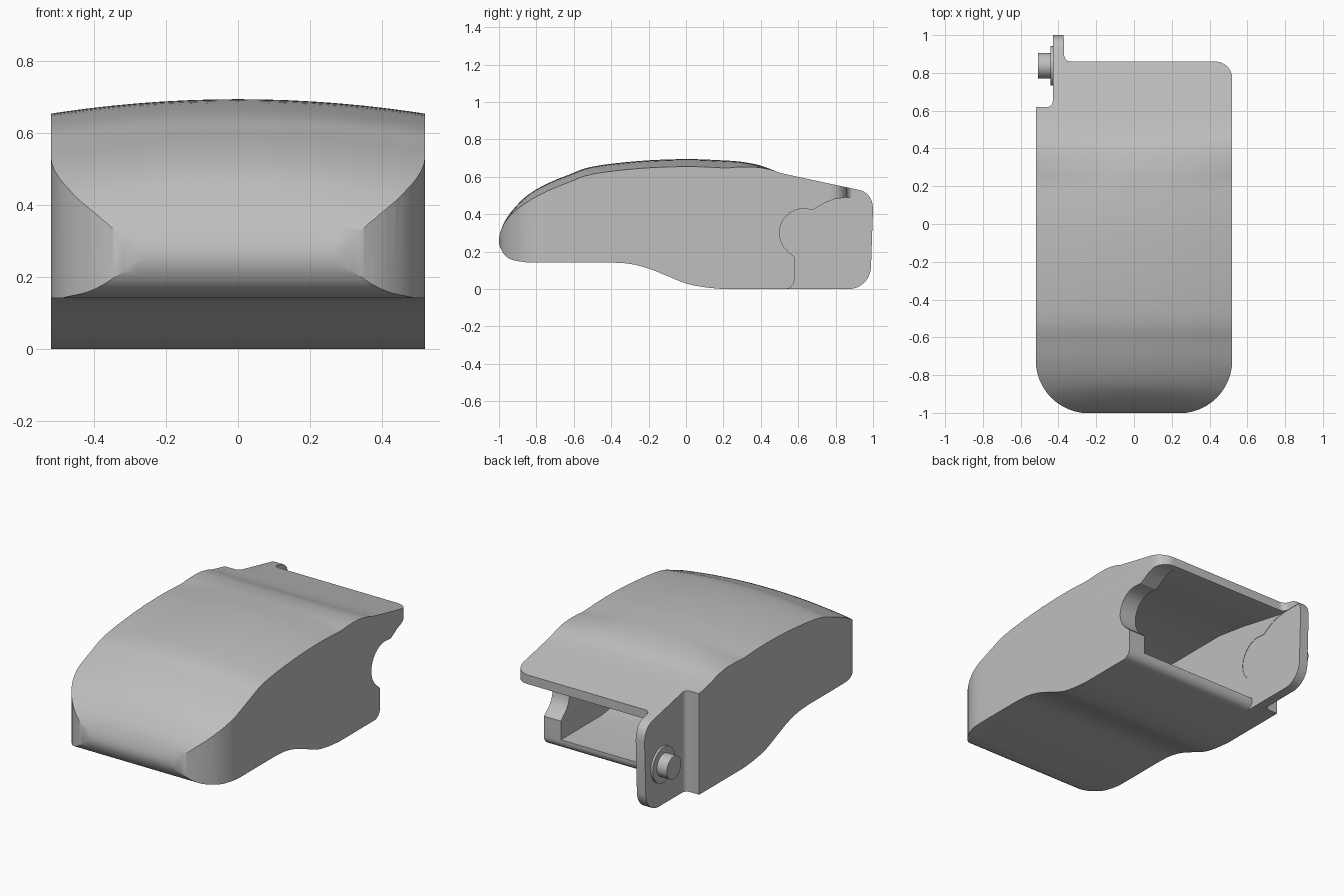
import bpy
import bmesh
import math
from mathutils import Vector

if "Cube" in bpy.data.objects:
    bpy.data.objects.remove(bpy.data.objects["Cube"])

grey = bpy.data.materials.new("plain_grey")
grey.use_nodes = True
colour = (0.52, 0.52, 0.52, 1)
grey.diffuse_color = colour
grey.node_tree.nodes["Principled BSDF"].inputs["Base Color"].default_value = colour


def clamp(value):
    return max(0.0, min(1.0, value))


def rounded(corners, steps=8):
    """Fillet every (a, b, radius) corner of a closed outline."""
    out = []
    for i, (a, b, r) in enumerate(corners):
        p = Vector((a, b))
        if r == 0:
            out.append(p)
            continue
        u = (Vector(corners[i - 1][:2]) - p).normalized()
        v = (Vector(corners[(i + 1) % len(corners)][:2]) - p).normalized()
        half = u.angle(v) / 2
        centre = p + (u + v).normalized() * (r / math.sin(half))
        start = p + u * (r / math.tan(half)) - centre
        end = p + v * (r / math.tan(half)) - centre
        sweep = math.pi - 2 * half
        for k in range(steps + 1):
            t = k / steps
            out.append(centre + (start * math.sin((1 - t) * sweep)
                                 + end * math.sin(t * sweep)) / math.sin(sweep))
    return out


def spline(points, steps=4):
    """Catmull-Rom curve through the points."""
    pts = [Vector(p) for p in points]
    pts = [2 * pts[0] - pts[1]] + pts + [2 * pts[-1] - pts[-2]]
    out = []
    for a, b, c, d in zip(pts, pts[1:], pts[2:], pts[3:]):
        for k in range(steps):
            t = k / steps
            out.append(0.5 * (2 * b + (c - a) * t + (2 * a - 5 * b + 4 * c - d) * t ** 2
                              + (3 * b - a - 3 * c + d) * t ** 3))
    return out + [pts[-2]]


def loft(name, outline, stations, place):
    """Sweep an outline through stations, placing each point with a rule."""
    bm = bmesh.new()
    rings = [[bm.verts.new(place(s, p)) for p in outline] for s in stations]
    for r1, r2 in zip(rings, rings[1:]):
        for i in range(len(outline)):
            bm.faces.new((r1[i - 1], r1[i], r2[i], r2[i - 1]))
    bm.faces.new(rings[0])
    bm.faces.new(rings[-1])
    bmesh.ops.recalc_face_normals(bm, faces=bm.faces)
    mesh = bpy.data.meshes.new(name)
    bm.to_mesh(mesh)
    bm.free()
    mesh.materials.append(grey)
    obj = bpy.data.objects.new(name, mesh)
    bpy.context.collection.objects.link(obj)
    return obj


def select(obj):
    bpy.ops.object.select_all(action="DESELECT")
    obj.select_set(True)
    bpy.context.view_layer.objects.active = obj


def cut(obj, cutter, operation):
    select(obj)
    mod = obj.modifiers.new("cut", "BOOLEAN")
    mod.operation = operation
    mod.solver = "EXACT"
    mod.object = cutter
    bpy.ops.object.modifier_apply(modifier=mod.name)
    bpy.data.objects.remove(cutter)


def side_point(x, p):
    return (x, p.x, p.y)


def crowned_point(x, p):
    """Lower the top surface towards both sides, fading out at its ends."""
    weight = clamp((p.y - 0.3) / 0.2) * clamp((0.47 - p.x) / 0.25)
    return (x, p.x, p.y - 0.04 * weight * (x / 0.52) ** 2)


# Housing: side profile swept across the width with a crowned top
belly = spline([(0.2, 0), (0.1, 0.01), (0, 0.03), (-0.1, 0.07), (-0.2, 0.11),
                (-0.3, 0.135), (-0.4, 0.142)])
nose_and_top = spline([(-0.85, 0.142), (-0.94, 0.16), (-0.985, 0.205), (-1, 0.27),
                       (-0.97, 0.36), (-0.92, 0.43), (-0.85, 0.5), (-0.75, 0.56),
                       (-0.63, 0.61), (-0.5, 0.655), (-0.25, 0.685), (0, 0.695),
                       (0.2, 0.688), (0.3, 0.68), (0.4, 0.66), (0.5, 0.622)])
rear = rounded([(0.6, 0.6, 0), (0.99, 0.516, 0.09), (1, 0.43, 0),
                (0.985, 0, 0.12), (0.6, 0, 0)])
stations = [-0.56 + 0.07 * i for i in range(17)]
housing = loft("housing", belly + nose_and_top + rear, stations, crowned_point)

# Plan outline: round front corners, side step, hinge tab and rear lip
plan = rounded([(-0.52, 0.62, 0), (-0.43, 0.62, 0.03), (-0.43, 1.01, 0),
                (-0.37, 1.01, 0), (-0.37, 0.86, 0.035), (0.52, 0.86, 0.09),
                (0.52, -1.002, 0.28), (-0.52, -1.002, 0.28)], 12)
plan_block = loft("plan_block", plan, (-0.1, 0.9), lambda z, p: (p.x, p.y, z))
cut(housing, plan_block, "INTERSECT")

# Rear notch: curved cut beneath the lip, leaving the tab on one side
arc = [Vector((0.63 + 0.13 * math.cos(a), 0.3 + 0.13 * math.sin(a)))
       for a in [math.radians(95 + 10 * i) for i in range(15)]]
foot = rounded([(0.58, 0.17, 0), (0.58, 0, 0.05), (0.5, 0, 0), (0.5, -0.1, 0)])
notch = ([Vector(p) for p in ((1.1, -0.1), (1.1, 0.49), (0.86, 0.49), (0.79, 0.48),
                              (0.74, 0.46), (0.68, 0.425))] + arc + foot)
cut(housing, loft("notch_cutter", notch, (-0.372, 0.6), side_point), "DIFFERENCE")

# Hollow inside, open at the rear
hollow = [Vector(p) for p in ((1.1, 0.06), (0.2, 0.06), (0.05, 0.08), (-0.2, 0.17),
                              (-0.4, 0.2), (-0.8, 0.2), (-0.82, 0.36), (-0.7, 0.46),
                              (-0.5, 0.54), (-0.2, 0.585), (0.3, 0.585), (0.5, 0.555),
                              (0.88, 0.48), (1.1, 0.48))]
cut(housing, loft("hollow_cutter", hollow, (-0.37, 0.41), side_point), "DIFFERENCE")

# Hinge pin and its collar on the outside of the tab
disc = [Vector((math.cos(a), math.sin(a)))
        for a in [math.tau * i / 40 for i in range(40)]]
parts = [housing]
for name, radius, outer in (("pin_collar", 0.105, -0.443), ("hinge_pin", 0.067, -0.508)):
    parts.append(loft(name, disc, (outer, -0.42),
                      lambda x, p: (x, 0.838 + radius * p.x, 0.24 + radius * p.y)))

for part in parts:
    select(part)
    bpy.ops.object.shade_smooth_by_angle(angle=math.radians(30))
